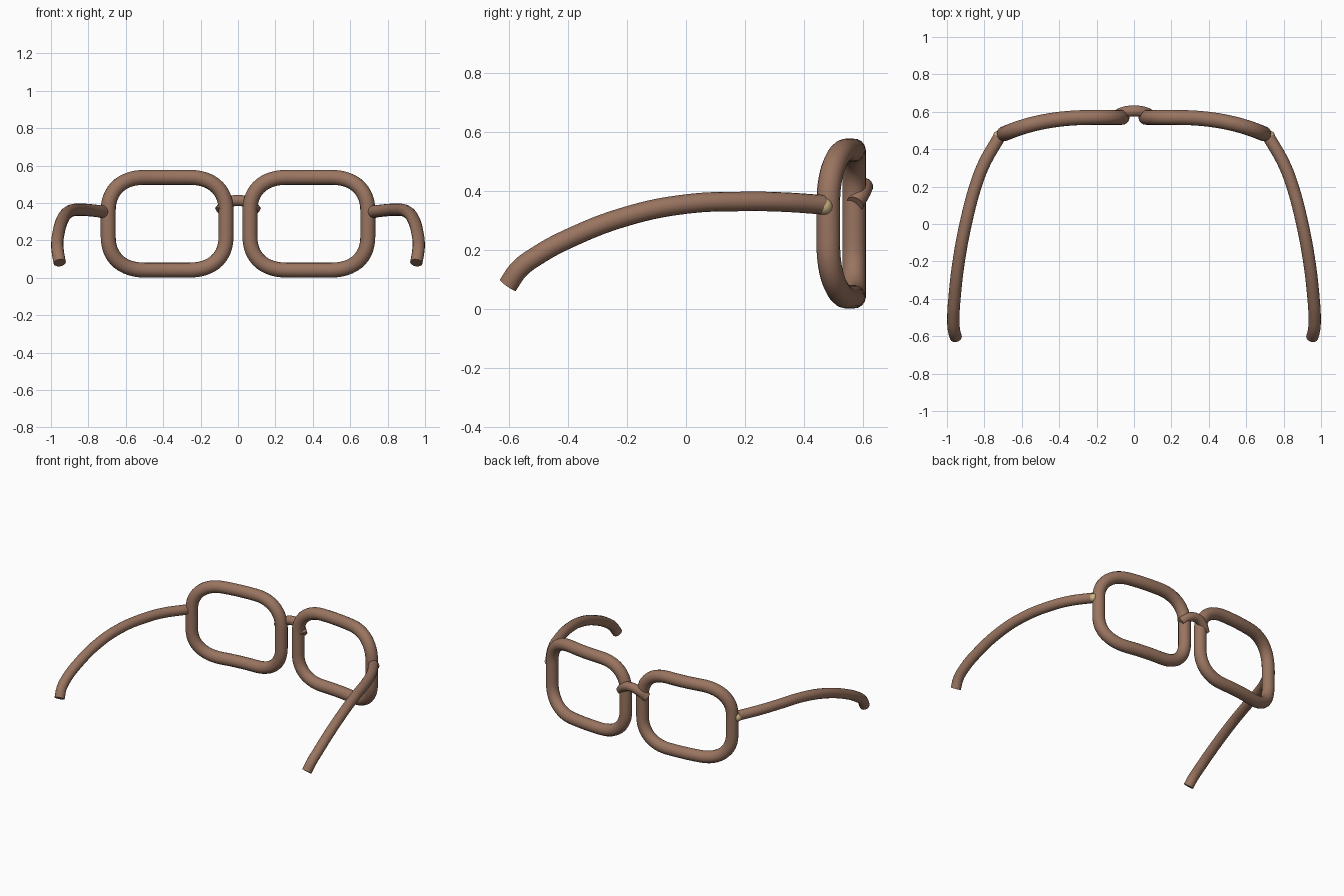
import bpy
import math
from mathutils import Vector
from mathutils.geometry import interpolate_bezier

if "Cube" in bpy.data.objects:
    bpy.data.objects.remove(bpy.data.objects["Cube"])


def material(name, color):
    m = bpy.data.materials.new(name)
    m.diffuse_color = (*color, 1)
    m.use_nodes = True
    m.node_tree.nodes["Principled BSDF"].inputs["Base Color"].default_value = m.diffuse_color
    return m


BROWN = material("brown", (0.32, 0.175, 0.117))
TAN = material("tan", (0.60, 0.45, 0.23))


def tube(name, points, radius, closed=False, smooth_path=False):
    """Round tube swept along a list of points, turned into a mesh."""
    cu = bpy.data.curves.new(name, "CURVE")
    cu.dimensions = "3D"
    cu.bevel_depth = radius
    cu.bevel_resolution = 6
    cu.use_fill_caps = not closed
    if smooth_path:
        sp = cu.splines.new("BEZIER")
        sp.bezier_points.add(len(points) - 1)
        for bp, p in zip(sp.bezier_points, points):
            bp.co = p
            bp.handle_left_type = bp.handle_right_type = "AUTO"
        sp.resolution_u = 8
    else:
        sp = cu.splines.new("POLY")
        sp.points.add(len(points) - 1)
        for sp_pt, p in zip(sp.points, points):
            sp_pt.co = (*p, 1)
    sp.use_cyclic_u = closed
    ob = bpy.data.objects.new(name, cu)
    bpy.context.collection.objects.link(ob)
    bpy.ops.object.select_all(action="DESELECT")
    ob.select_set(True)
    bpy.context.view_layer.objects.active = ob
    bpy.ops.object.convert(target="MESH")
    ob = bpy.context.object
    ob.data.materials.clear()
    ob.data.materials.append(BROWN)
    bpy.ops.object.shade_smooth_by_angle(angle=math.radians(40))
    return ob


def rim_path(side):
    """Rounded rectangle that wraps backwards towards its outer end."""
    cx, cz, hw, hh = 0.379, 0.289, 0.315, 0.248
    fx, fz, k = 0.12, 0.07, 0.62        # straight half lengths, corner fullness
    a, b = Vector((hw, fz)), Vector((fx, hh))
    corner = interpolate_bezier(a, a + Vector((0, (hh - fz) * k)),
                                b + Vector(((hw - fx) * k, 0)), b, 14)
    top = [Vector((fx * t, hh)) for t in (0.6, 0.2)]
    quarter = [Vector((p[0], p[1])) for p in corner] + top
    half = quarter + [Vector((-p.x, p.y)) for p in reversed(quarter)]
    loop = half + [Vector((-p.x, -p.y)) for p in half]
    path = []
    for p in loop:
        x = cx + p.x
        bend = max(0, (x - 0.2) / 0.495)
        path.append((side * x, 0.57 - 0.088 * bend ** 2.4, cz + p.y))
    return path


TEMPLE = [(0.722, 0.462, 0.353), (0.80, 0.325, 0.362), (0.848, 0.20, 0.364),
          (0.90, 0.0, 0.355), (0.937, -0.20, 0.314), (0.96, -0.40, 0.237),
          (0.966, -0.50, 0.183), (0.963, -0.565, 0.135), (0.953, -0.604, 0.08)]

for side, word in ((-1, "left"), (1, "right")):
    tube(word + "_rim", rim_path(side), 0.04, closed=True)
    tube(word + "_temple", [(side * x, y, z) for x, y, z in TEMPLE], 0.033,
         smooth_path=True)
    # hinge bead
    bpy.ops.mesh.primitive_uv_sphere_add(segments=20, ring_count=12, radius=0.028,
                                         location=(side * 0.727, 0.469, 0.347))
    bead = bpy.context.object
    bead.name = word + "_hinge"
    bead.data.materials.append(TAN)
    bpy.ops.object.shade_smooth_by_angle(angle=math.radians(40))

# arched nose bridge
tube("bridge", [(-0.10, 0.573, 0.356), (-0.055, 0.597, 0.398), (0, 0.604, 0.414),
                (0.055, 0.597, 0.398), (0.10, 0.573, 0.356)], 0.03, smooth_path=True)
